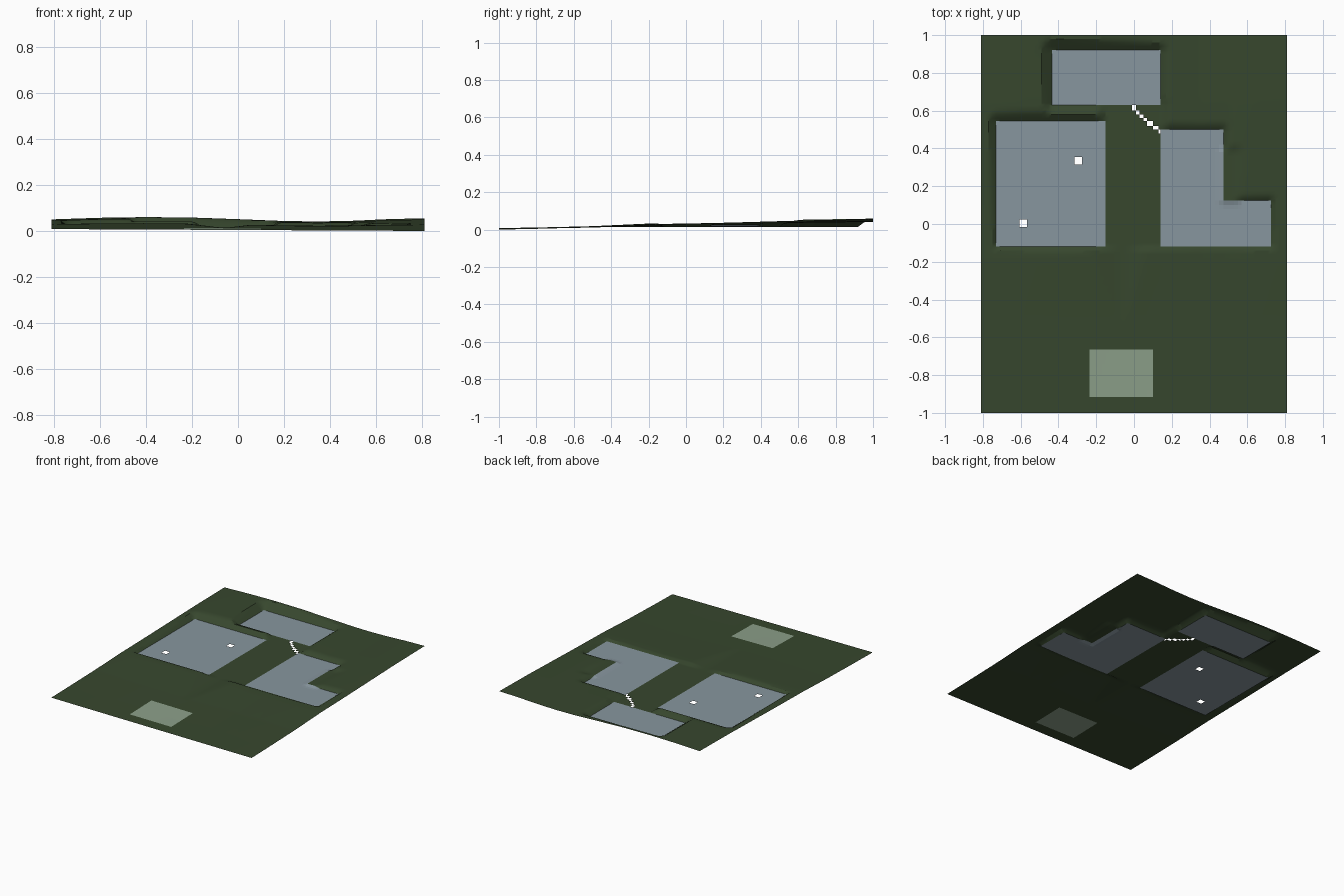
import bpy, bmesh, math

if "Cube" in bpy.data.objects:
    bpy.data.objects.remove(bpy.data.objects["Cube"])

HX, HY, STEP = 0.81, 1.0, 0.02
PAD_Z = 0.015


def material(name, rgb):
    m = bpy.data.materials.new(name)
    m.diffuse_color = (*rgb, 1)
    m.use_nodes = True
    m.node_tree.nodes["Principled BSDF"].inputs["Base Color"].default_value = m.diffuse_color
    return m


GRASS = material("dark grass green", (0.038, 0.063, 0.027))
PAVING = material("blue grey paving", (0.245, 0.305, 0.345))
LAWN = material("pale green", (0.26, 0.345, 0.25))

# Rectangles as x0, x1, y0, y1
PADS = {
    "left_pad": [(-0.73, -0.15, -0.12, 0.545)],
    "right_pad": [(0.145, 0.475, -0.12, 0.50), (0.475, 0.725, -0.12, 0.125)],
    "back_pad": [(-0.435, 0.14, 0.63, 0.92)],
}
COURT = [(-0.235, 0.10, -0.915, -0.665)]
HOLES = [(-0.316, -0.276, 0.316, 0.356), (-0.607, -0.567, -0.017, 0.023)]
STAIR = [(0.008 + 0.0203 * i, 0.617 - 0.0205 * i) for i in range(7)]

# Graded ground: rectangle, level, bank slope
GRADES = [(r, PAD_Z, 0.75) for rects in PADS.values() for r in rects]
GRADES += [((-0.15, 0.145, -0.12, 0.63), PAD_Z, 0.6),
           ((-0.08, -0.04, -0.5, -0.12), PAD_Z, 0.12),
           ((0.475, 0.54, 0.125, 0.38), 0.024, 0.3)]


def interp(v, pts):
    for (a, fa), (b, fb) in zip(pts, pts[1:]):
        if v <= b:
            t = max(0, (v - a) / (b - a))
            return fa + (fb - fa) * t
    return pts[-1][1]


BACK_EDGE = [(-0.81, 0.050), (-0.6, 0.057), (-0.4, 0.060), (-0.2, 0.058), (0, 0.051),
             (0.2, 0.043), (0.35, 0.041), (0.5, 0.044), (0.65, 0.051), (0.81, 0.055)]
RISE = [(-1, 0), (-0.8, 0.08), (-0.5, 0.23), (-0.2, 0.49), (0.1, 0.61),
        (0.35, 0.74), (0.65, 0.90), (1, 1)]


def distance(r, x, y):
    return math.hypot(max(r[0] - x, 0, x - r[1]), max(r[2] - y, 0, y - r[3]))


def height(x, y):
    front = 0.004 * (1 - x / HX)
    z = front + (interp(x, BACK_EDGE) - front) * interp(y, RISE)
    for r, level, slope in GRADES:
        d = distance(r, x, y) * slope
        z = max(min(z, level + d), level - d)
    return z


def inside(rects, x, y):
    return any(r[0] < x < r[1] and r[2] < y < r[3] for r in rects)


def grid_lines(half, edges):
    # Regular lines, with the closest one moved onto each feature edge
    n = round(2 * half / STEP)
    lines = [-half + STEP * i for i in range(n + 1)]
    for e in edges:
        k = min(range(1, n), key=lambda i: abs(-half + STEP * i - e))
        lines[k] = e
    return lines


features = [r for rects in PADS.values() for r in rects] + COURT
XS = grid_lines(HX, [v for r in HOLES + features for v in r[:2]])
YS = grid_lines(HY, [v for r in HOLES + features for v in r[2:]])


def region(x, y):
    if inside(HOLES, x, y) or any(abs(x - a) < 0.0102 and abs(y - b) < 0.0102 for a, b in STAIR):
        return None
    for name, rects in PADS.items():
        if inside(rects, x, y):
            return name
    return "front_court" if inside(COURT, x, y) else "terrain"


cells = {}
for i in range(len(XS) - 1):
    for j in range(len(YS) - 1):
        name = region((XS[i] + XS[i + 1]) / 2, (YS[j] + YS[j + 1]) / 2)
        if name:
            cells.setdefault(name, []).append((i, j))


def build(name, mat):
    bm = bmesh.new()
    verts = {}

    def vert(i, j):
        if (i, j) not in verts:
            verts[i, j] = bm.verts.new((XS[i], YS[j], height(XS[i], YS[j])))
        return verts[i, j]

    for i, j in cells[name]:
        bm.faces.new([vert(i, j), vert(i + 1, j), vert(i + 1, j + 1), vert(i, j + 1)])
    me = bpy.data.meshes.new(name)
    bm.to_mesh(me)
    bm.free()
    me.materials.append(mat)
    ob = bpy.data.objects.new(name, me)
    bpy.context.collection.objects.link(ob)
    return ob


# Sloping ground sheet, with the level pads and front court set into it
ground = build("terrain", GRASS)
for pad in PADS:
    build(pad, PAVING)
build("front_court", LAWN)

bpy.context.view_layer.objects.active = ground
ground.select_set(True)
bpy.ops.object.shade_smooth_by_angle(angle=math.radians(30))
